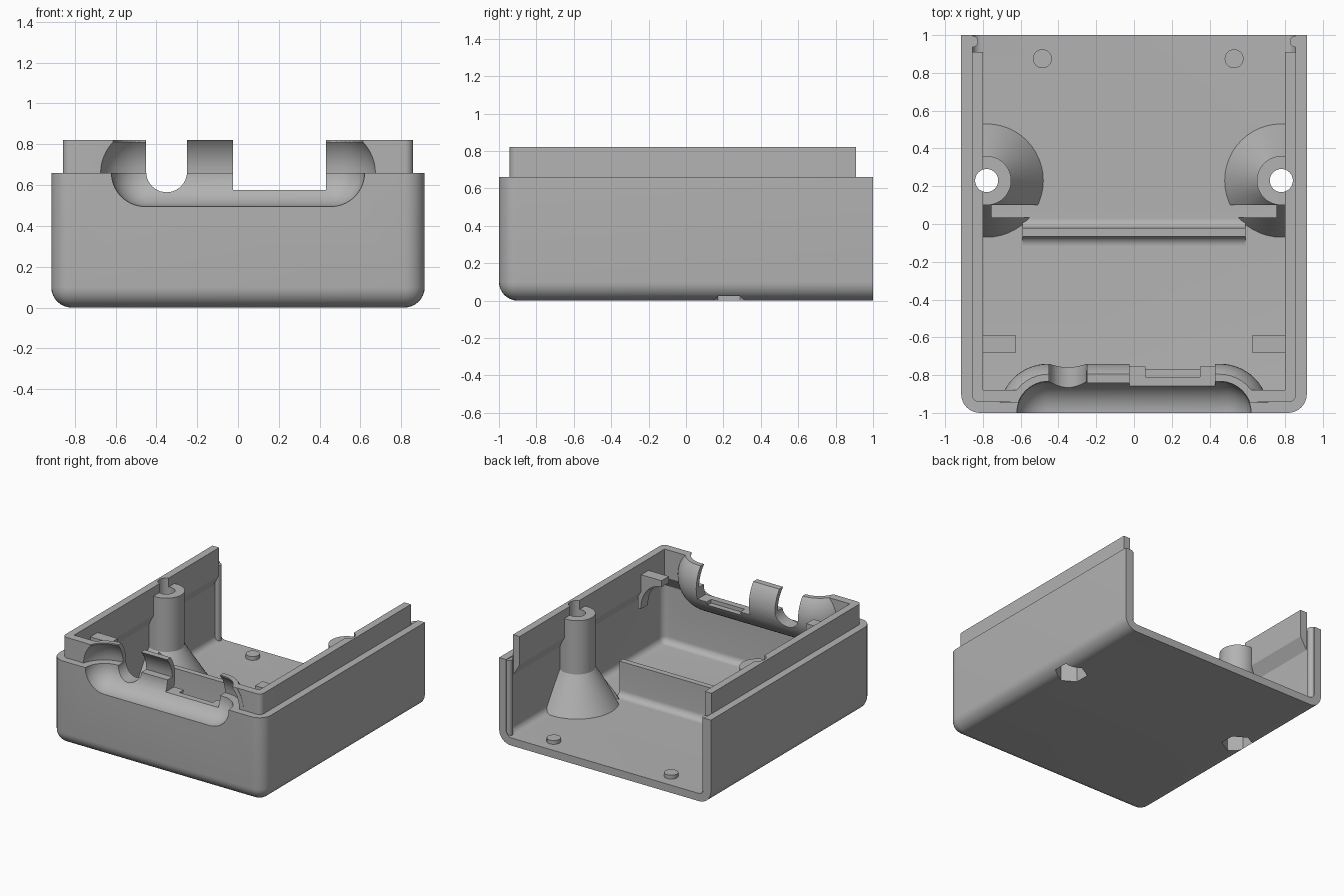
import bpy, bmesh, math
from math import sin, cos, pi

cube = bpy.data.objects.get("Cube")
if cube:
    bpy.data.objects.remove(cube, do_unlink=True)

grey = bpy.data.materials.new("plastic_grey")
grey.use_nodes = True
COLOUR = (0.45, 0.45, 0.45, 1)
grey.diffuse_color = COLOUR
grey.node_tree.nodes["Principled BSDF"].inputs["Base Color"].default_value = COLOUR


def make(name, bm):
    bmesh.ops.remove_doubles(bm, verts=bm.verts, dist=1e-5)
    bmesh.ops.recalc_face_normals(bm, faces=bm.faces)
    mesh = bpy.data.meshes.new(name)
    bm.to_mesh(mesh)
    bm.free()
    mesh.materials.append(grey)
    ob = bpy.data.objects.new(name, mesh)
    bpy.context.collection.objects.link(ob)
    return ob


def loft(name, rings):
    """Skin a stack of equal-length point rings and close both ends."""
    bm = bmesh.new()
    vs = [[bm.verts.new(p) for p in ring] for ring in rings]
    n = len(vs[0])
    for a, b in zip(vs, vs[1:]):
        for i in range(n):
            j = (i + 1) % n
            bm.faces.new((a[i], a[j], b[j], b[i]))
    bm.faces.new(vs[0][::-1])
    bm.faces.new(vs[-1])
    return make(name, bm)


def rect(x0, x1, y0, y1, z):
    return [(x0, y0, z), (x1, y0, z), (x1, y1, z), (x0, y1, z)]


def box(name, x0, x1, y0, y1, z0, z1, radius=0, base=True):
    """Box with optional rounding of its front corners and bottom edges."""
    ob = loft(name, [rect(x0, x1, y0, y1, z0), rect(x0, x1, y0, y1, z1)])
    if radius:
        bm = bmesh.new()
        bm.from_mesh(ob.data)
        edges = []
        for e in bm.edges:
            a, b = (v.co for v in e.verts)
            mid = (a + b) / 2
            upright = abs(a.z - b.z) > 0.01
            if (upright and mid.y < y0 + 0.01) or (
                    base and not upright and mid.z < z0 + 0.01 and mid.y < y1 - 0.01):
                edges.append(e)
        bmesh.ops.bevel(bm, geom=edges, offset=radius, segments=8,
                        profile=0.5, affect='EDGES')
        bm.to_mesh(ob.data)
        bm.free()
    return ob


def turned(name, cx, cy, profile, n=48, phase=0):
    """Upright turned part from (radius, z) pairs."""
    return loft(name, [[(cx + r * cos(phase + 2 * pi * i / n),
                         cy + r * sin(phase + 2 * pi * i / n), z)
                        for i in range(n)] for r, z in profile])


def capsule(name, r, half=0.455, y=-1, z=0.66, n=48, steps=14):
    """Round-ended bar lying along x."""
    ends = [(-half - r * cos(t), r * sin(t))
            for t in (0.02 + (pi / 2 - 0.02) * i / steps for i in range(steps + 1))]
    ends += [(-x, q) for x, q in reversed(ends)]
    return loft(name, [[(x, y + q * cos(2 * pi * i / n), z + q * sin(2 * pi * i / n))
                        for i in range(n)] for x, q in ends])


def combine(ob, tool, op, keep=False):
    mod = ob.modifiers.new("combine", 'BOOLEAN')
    mod.operation, mod.solver, mod.object = op, 'EXACT', tool
    bpy.context.view_layer.update()
    dg = bpy.context.evaluated_depsgraph_get()
    mesh = bpy.data.meshes.new_from_object(ob.evaluated_get(dg))
    ob.modifiers.clear()
    ob.data = mesh
    if not keep:
        bpy.data.objects.remove(tool, do_unlink=True)
    return ob


def cut(ob, tool):
    return combine(ob, tool, 'DIFFERENCE')


# Tray with rounded edges, open at the back
case = box("case", -0.915, 0.915, -1, 1, 0, 0.66, 0.1)
cut(case, box("cavity", -0.855, 0.855, -0.94, 1.1, 0.06, 0.9, 0.05))

# Raised inner lip with a sloping underside
lip = box("lip", -0.858, 0.858, -0.943, 0.91, 0.48, 0.82, 0.04, base=False)
cut(lip, loft("lip_inside", [rect(-0.87, 0.87, -0.955, 1.1, 0.45),
                             rect(-0.87, 0.87, -0.955, 1.1, 0.481),
                             rect(-0.8, 0.8, -0.88, 1.1, 0.6),
                             rect(-0.8, 0.8, -0.88, 1.1, 0.9)]))
combine(case, lip, 'UNION')

# Rounded scoop in the front wall, with a curved shell behind it
scoop = capsule("scoop", 0.26)
combine(scoop, box("clip", -1, 1, -0.945, 0, 0.1, 0.82), 'INTERSECT')
combine(case, scoop, 'UNION')
cut(case, capsule("recess", 0.165))
upper = capsule("upper_recess", 0.225)
combine(upper, box("clip", -1, 1, -1.4, 0, 0.66, 1), 'INTERSECT')
cut(case, upper)
for s in (-1, 1):
    cut(case, turned("recess_end", s * 0.455, -1, [(0.167, 0.66), (0.167, 0.95)]))

# Cable notch and connector opening
notch = [(-0.35 + 0.1 * cos(t), 0.665 + 0.1 * sin(t))
         for t in (pi + pi * i / 20 for i in range(21))]
notch = [(-0.45, 1)] + notch + [(-0.25, 1)]
cut(case, loft("cable_notch", [[(x, y, z) for x, z in notch] for y in (-1.1, -0.6)]))
cut(case, box("connector_opening", -0.025, 0.43, -1.1, -0.6, 0.575, 1))
cut(case, box("connector_pocket", 0.06, 0.35, -0.81, -0.6, 0.545, 1))

parts = [case]
for s, side in ((-1, "right"), (1, "left")):
    # Screw post on a conical foot, slotted for a panel
    post = turned(side + "_screw_post", s * 0.78, 0.23,
                  [(0.3, 0.03), (0.3, 0.06), (0.13, 0.33), (0.13, 0.75)])
    combine(post, box("clip", -0.857, 0.857, -0.5, 0.9, 0, 1), 'INTERSECT')
    cut(post, box("panel_slot", -0.755, 0.755, 0.035, 0.1, 0.05, 1))
    # Screw hole and hexagonal nut pocket
    hole = turned("screw_hole", s * 0.78, 0.23, [(0.061, -0.1), (0.061, 1)])
    nut = turned("nut_pocket", s * 0.78, 0.23, [(0.116, -0.1), (0.116, 0.15)], 6, pi / 6)
    for ob in (case, post):
        for tool in (hole, nut):
            combine(ob, tool, 'DIFFERENCE', keep=True)
    for tool in (hole, nut):
        bpy.data.objects.remove(tool, do_unlink=True)

    # Wall bracket with an arched underside
    arch = [(0.625 + 0.18 * sin(t), 0.46 + 0.22 * cos(t))
            for t in (pi / 2 * i / 12 for i in range(13))]
    arch = [(0.83, 0.73), (0.625, 0.73)] + arch + [(0.83, 0.46)]
    bracket = loft(side + "_bracket", [[(s * x, y, z) for x, z in arch]
                                       for y in (-0.68, -0.59)])
    # Upright snap bead at the open end
    bead = turned(side + "_snap_bead", s * 0.855, 0.966, [(0.03, 0.04), (0.03, 0.655)], 24)
    parts += [post, bracket, bead]

# Floor pegs
for x, side in ((-0.485, "right"), (0.53, "left")):
    parts.append(turned(side + "_floor_peg", x, 0.875, [(0.05, 0.05), (0.05, 0.09)], 32))

# Low partition with curved fillets at its foot
R = 0.05
curve = [pi / 2 * i / 8 for i in range(9)]
foot = [(-0.115 + R * sin(t), 0.11 - R * cos(t)) for t in curve]
foot += [(-0.065, 0.33), (-0.02, 0.33)]
foot += [(0.03 - R * cos(t), 0.11 - R * sin(t)) for t in curve]
foot += [(0.03, 0.05), (-0.115, 0.05)]
parts.append(loft("partition", [[(x, y, z) for y, z in foot] for x in (-0.59, 0.59)]))

bpy.ops.object.select_all(action='DESELECT')
for ob in parts:
    ob.select_set(True)
bpy.context.view_layer.objects.active = case
bpy.ops.object.shade_smooth_by_angle(angle=math.radians(30))
